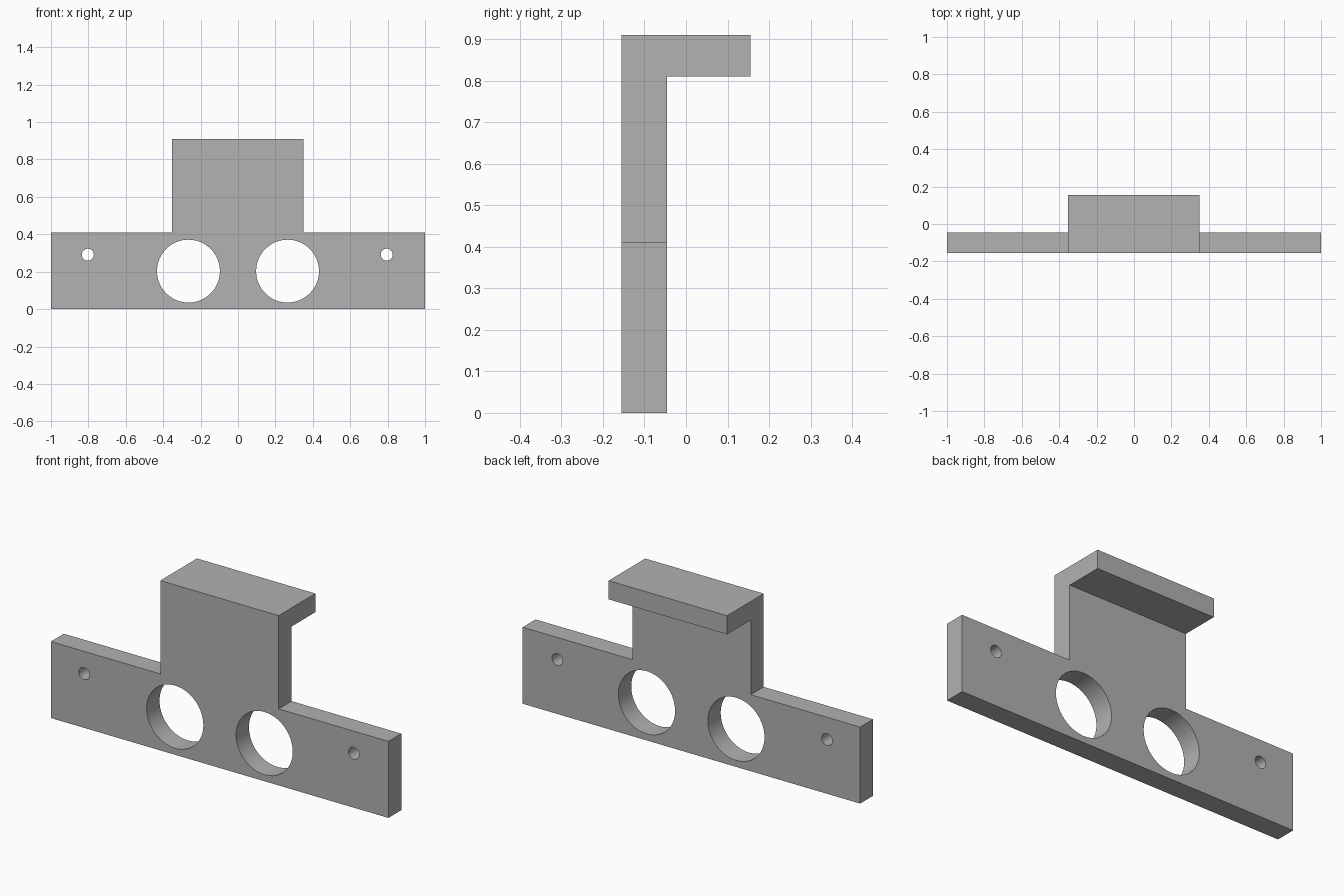
import bpy
import bmesh
from math import radians
from mathutils import Matrix, Vector

cube = bpy.data.objects.get("Cube")
if cube:
    bpy.data.objects.remove(cube, do_unlink=True)

FRONT, BACK, SHELF_BACK = -0.155, -0.046, 0.155
PLATE_TOP, SHELF_BOTTOM, TOP = 0.41, 0.81, 0.91
LEFT, RIGHT = -0.352, 0.35

grey = bpy.data.materials.new("plain grey")
grey.use_nodes = True
colour = (0.445, 0.445, 0.445, 1)
grey.diffuse_color = colour
grey.node_tree.nodes["Principled BSDF"].inputs["Base Color"].default_value = colour


def make_object(name, bm):
    bmesh.ops.recalc_face_normals(bm, faces=bm.faces)
    mesh = bpy.data.meshes.new(name)
    bm.to_mesh(mesh)
    bm.free()
    mesh.materials.append(grey)
    obj = bpy.data.objects.new(name, mesh)
    bpy.context.collection.objects.link(obj)
    return obj


def extrude(bm, faces, distance):
    result = bmesh.ops.extrude_face_region(bm, geom=faces)["geom"]
    verts = [v for v in result if isinstance(v, bmesh.types.BMVert)]
    bmesh.ops.translate(bm, verts=verts, vec=(0, distance, 0))


# Side profile of the tab with its backward shelf, extruded across x
bm = bmesh.new()
profile = [(FRONT, PLATE_TOP), (FRONT, TOP), (SHELF_BACK, TOP),
           (SHELF_BACK, SHELF_BOTTOM), (BACK, SHELF_BOTTOM), (BACK, PLATE_TOP)]
near = [bm.verts.new((LEFT, y, z)) for y, z in profile]
far = [bm.verts.new((RIGHT, y, z)) for y, z in profile]
bm.faces.new(near)
bm.faces.new(far[::-1])
for i in range(len(profile) - 1):
    bm.faces.new((near[i], near[i + 1], far[i + 1], far[i]))

# Mounting plate below, sharing the open edge of the tab
outline = [(-1, PLATE_TOP), (-1, 0), (1, 0), (1, PLATE_TOP)]
front = [bm.verts.new((x, FRONT, z)) for x, z in outline]
back = [bm.verts.new((x, BACK, z)) for x, z in outline]
bm.faces.new([near[0]] + front + [far[0]])
bm.faces.new([near[-1]] + back + [far[-1]])
for i in range(len(outline) - 1):
    bm.faces.new((front[i], front[i + 1], back[i + 1], back[i]))
bm.faces.new((front[0], back[0], near[-1], near[0]))
bm.faces.new((front[-1], back[-1], far[-1], far[0]))
bracket = make_object("mounting_bracket", bm)

# Two large openings and two screw holes
bm = bmesh.new()
for x, z, radius, sides in [(-0.265, 0.203, 0.168, 64), (0.265, 0.203, 0.168, 64),
                            (-0.803, 0.291, 0.032, 32), (0.795, 0.291, 0.032, 32)]:
    place = Matrix.Translation(Vector((x, (FRONT + BACK) / 2, z)))
    bmesh.ops.create_cone(bm, cap_ends=True, segments=sides, radius1=radius,
                          radius2=radius, depth=0.3,
                          matrix=place @ Matrix.Rotation(radians(90), 4, "X"))
cutter = make_object("hole_cutter", bm)
cutter.hide_render = True

cut = bracket.modifiers.new("holes", "BOOLEAN")
cut.operation = "DIFFERENCE"
cut.solver = "EXACT"
cut.object = cutter

bpy.ops.object.select_all(action="DESELECT")
bracket.select_set(True)
bpy.context.view_layer.objects.active = bracket
bpy.ops.object.modifier_apply(modifier=cut.name)
bpy.data.objects.remove(cutter, do_unlink=True)
bpy.ops.object.shade_smooth_by_angle(angle=radians(30))
